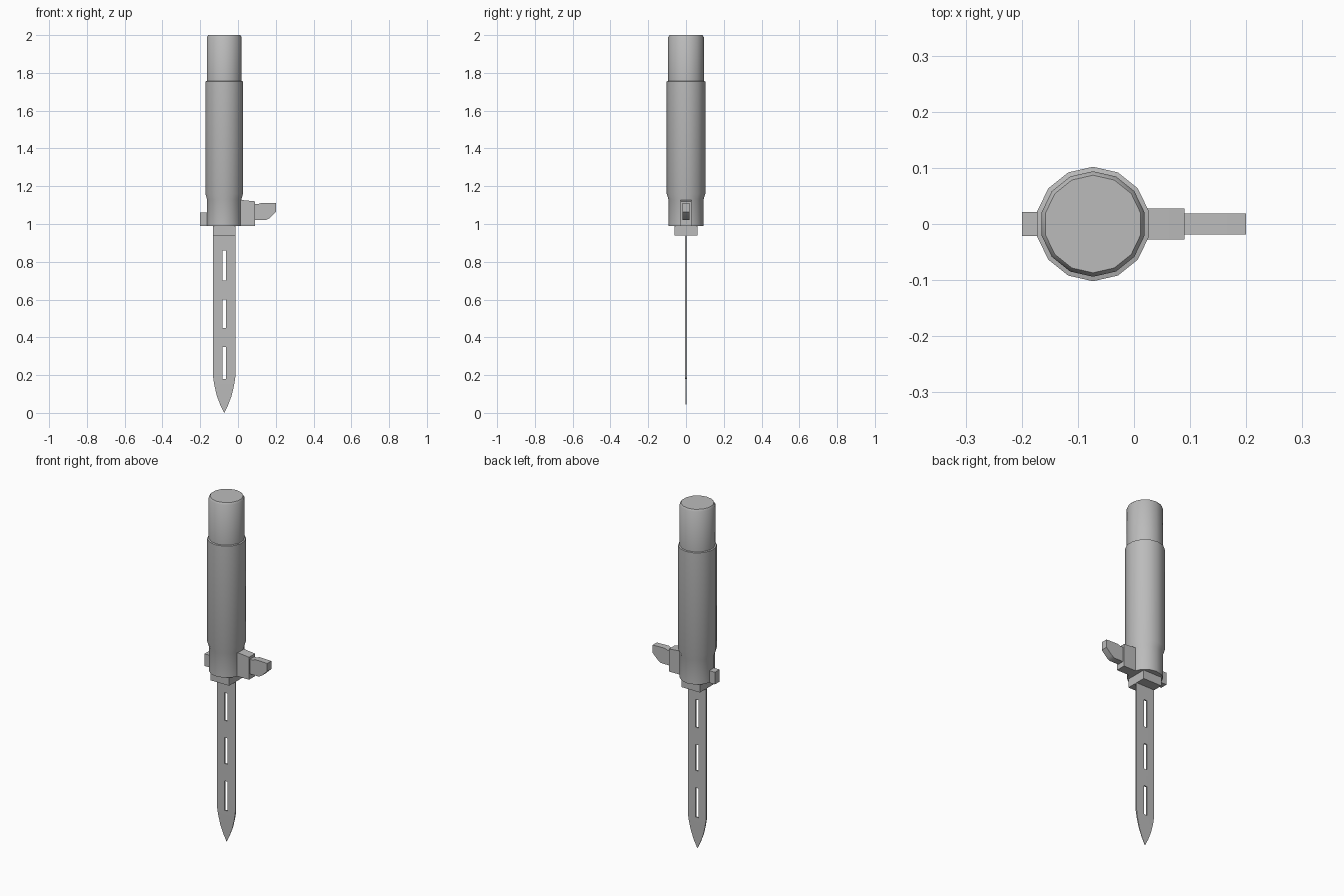
import bpy, bmesh, math

if "Cube" in bpy.data.objects:
    bpy.data.objects.remove(bpy.data.objects["Cube"])

grey = bpy.data.materials.new("steel_grey")
grey.diffuse_color = (0.5, 0.5, 0.5, 1)
grey.use_nodes = True
grey.node_tree.nodes["Principled BSDF"].inputs["Base Color"].default_value = grey.diffuse_color
CX = -0.073  # axis of handle and blade


def finish(name, bm, smooth=40):
    bmesh.ops.recalc_face_normals(bm, faces=bm.faces[:])
    me = bpy.data.meshes.new(name)
    bm.to_mesh(me)
    bm.free()
    ob = bpy.data.objects.new(name, me)
    bpy.context.collection.objects.link(ob)
    me.materials.append(grey)
    bpy.ops.object.select_all(action='DESELECT')
    ob.select_set(True)
    bpy.context.view_layer.objects.active = ob
    bpy.ops.object.shade_smooth_by_angle(angle=math.radians(smooth))
    return ob


def lathe(name, profile, sides=14):
    """Closed solid from (radius, z) rings, with a vertex facing +y."""
    bm = bmesh.new()
    rings = []
    for r, z in profile:
        rings.append([bm.verts.new((CX + r * math.sin(2 * math.pi * i / sides),
                                    r * math.cos(2 * math.pi * i / sides), z))
                      for i in range(sides)])
    for a, b in zip(rings, rings[1:]):
        for i in range(sides):
            j = (i + 1) % sides
            bm.faces.new((a[i], a[j], b[j], b[i]))
    bm.faces.new(rings[0])
    bm.faces.new(rings[-1])
    return finish(name, bm)


def slab(name, outline, half, smooth=40):
    """Outline in x, z extruded through y."""
    bm = bmesh.new()
    front = [bm.verts.new((x, -half, z)) for x, z in outline]
    back = [bm.verts.new((x, half, z)) for x, z in outline]
    bm.faces.new(front)
    bm.faces.new(back)
    n = len(outline)
    for i in range(n):
        j = (i + 1) % n
        bm.faces.new((front[i], front[j], back[j], back[i]))
    return finish(name, bm, smooth)


def box(name, x0, x1, half, z0, z1):
    return slab(name, [(x0, z0), (x1, z0), (x1, z1), (x0, z1)], half)


# Handle: collar, grip and the narrower pommel sleeve
lathe("handle", [(0.093, 0.99), (0.093, 1.13), (0.102, 1.16), (0.102, 1.755),
                 (0.094, 1.757), (0.094, 1.99), (0.087, 2.0)])

# Square block under the collar and the guard stubs
box("blade_socket", -0.132, -0.014, 0.061, 0.94, 0.992)
box("left_guard", -0.2, -0.14, 0.021, 0.99, 1.06)
slab("right_guard", [(-0.03, 0.99), (0.09, 0.99), (0.09, 1.12), (0.03, 1.126),
                     (-0.03, 1.126)], 0.028)

# Release lever with a cut-off lower corner
slab("lever", [(0.07, 1.02), (0.147, 1.02), (0.165, 1.03), (0.2, 1.064), (0.2, 1.11),
               (0.125, 1.112), (0.105, 1.105), (0.07, 1.105)], 0.019)

# Blade: flat plate with curved point and three slots
W = 0.059
curve = bpy.data.curves.new("blade_outline", 'CURVE')
curve.dimensions = '2D'
curve.fill_mode = 'BOTH'
curve.extrude = 0.004


def loop(points):
    sp = curve.splines.new('POLY')
    sp.points.add(len(points) - 1)
    for p, (x, z) in zip(sp.points, points):
        p.co = (x, z, 0, 1)
    sp.use_cyclic_u = True


side = [(W, 0.95), (W, 0.19), (0.052, 0.145), (0.039, 0.09), (0.02, 0.04)]
loop([(CX + x, z) for x, z in side] + [(CX, 0.0)]
     + [(CX - x, z) for x, z in reversed(side)])
for z0, z1 in ((0.18, 0.35), (0.45, 0.60), (0.70, 0.86)):
    loop([(CX - 0.01, z0), (CX + 0.01, z0), (CX + 0.01, z1), (CX - 0.01, z1)])

helper = bpy.data.objects.new("blade_helper", curve)
bpy.context.collection.objects.link(helper)
bpy.context.view_layer.update()
me = bpy.data.meshes.new_from_object(helper.evaluated_get(bpy.context.evaluated_depsgraph_get()))
bpy.data.objects.remove(helper)
bm = bmesh.new()
bm.from_mesh(me)
bmesh.ops.remove_doubles(bm, verts=bm.verts[:], dist=1e-5)
for v in bm.verts:  # stand upright, thinning toward the point
    x, z, y = v.co
    v.co = (x, y * min(1, 0.1 + z / 0.19), z)
bm.normal_update()
me.materials.clear()
finish("blade", bm)
